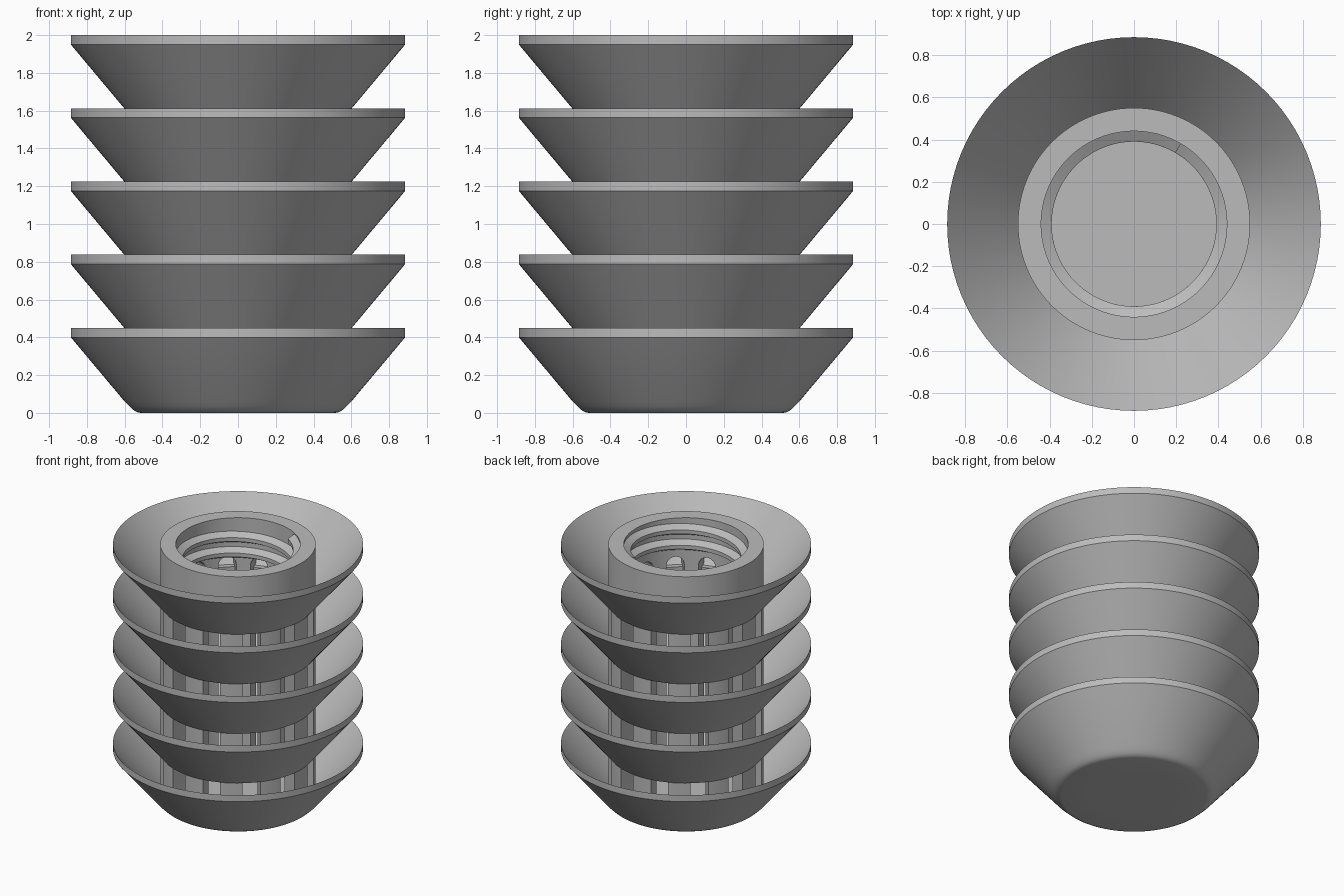
import bpy, bmesh
from math import cos, sin, pi, tau, radians

cube = bpy.data.objects.get("Cube")
if cube:
    bpy.data.objects.remove(cube, do_unlink=True)

SEGMENTS = 96
PITCH = 0.3875
HEIGHT = 0.45

grey = bpy.data.materials.new("mid_grey")
grey.use_nodes = True
colour = (0.5, 0.5, 0.5, 1)
grey.diffuse_color = colour
grey.node_tree.nodes["Principled BSDF"].inputs["Base Color"].default_value = colour


def finish(bm, name):
    bmesh.ops.remove_doubles(bm, verts=bm.verts, dist=1e-5)
    bmesh.ops.recalc_face_normals(bm, faces=bm.faces)
    mesh = bpy.data.meshes.new(name)
    bm.to_mesh(mesh)
    bm.free()
    mesh.materials.append(grey)
    obj = bpy.data.objects.new(name, mesh)
    bpy.context.collection.objects.link(obj)
    return obj


def select(obj):
    bpy.ops.object.select_all(action='DESELECT')
    obj.select_set(True)
    bpy.context.view_layer.objects.active = obj


def smooth(obj):
    select(obj)
    bpy.ops.object.shade_smooth_by_angle(angle=radians(30))


def sweep(bm, sections, closed):
    """Bridge successive closed cross-sections with quads."""
    rings = [[bm.verts.new(p) for p in s] for s in sections]
    n = len(rings[0])
    for i in range(len(rings) - (not closed)):
        a, b = rings[i], rings[(i + 1) % len(rings)]
        for j in range(n):
            k = (j + 1) % n
            bm.faces.new((a[j], a[k], b[k], b[j]))
    if not closed:
        bm.faces.new(rings[0])
        bm.faces.new(rings[-1])


def lathe(name, profile, z=0):
    bm = bmesh.new()
    angles = [tau * i / SEGMENTS for i in range(SEGMENTS)]
    sweep(bm, [[(r * cos(a), r * sin(a), h + z) for r, h in profile]
               for a in angles], True)
    return finish(bm, name)


# Bottom dish with a rounded foot and a closed floor
rim = [(0.885, 0.40), (0.885, HEIGHT), (0.54, 0.04)]
foot = [(0.515, 0), (0.535, 0.004), (0.555, 0.016), (0.572, 0.032), (0.60, 0.06)]
smooth(lathe("bottom_dish", foot + rim + [(0.3, 0.04), (0.3, 0)]))
smooth(lathe("floor_disc", [(0.3, 0), (0.3, 0.04), (0.001, 0.04), (0.001, 0)]))

# Stacked flared dishes
for level in range(1, 5):
    ring = [(0.55, 0)] + rim + [(0.50, 0.04), (0.50, 0)]
    smooth(lathe(f"dish_{level + 1}", ring, level * PITCH))

# Hollow core tube
core = lathe("core_tube", [(0.55, 0.03), (0.55, 2), (0.44, 2), (0.44, 0.03)])

# Tall arched slots cut around the core
bm = bmesh.new()
half = 0.065
outline = [(-half, 0.08), (half, 0.08)]
outline += [(half * cos(pi * i / 8), 1.635 + half * sin(pi * i / 8)) for i in range(9)]
for i in range(12):
    a = radians(15 + 30 * i)
    sweep(bm, [[(r * cos(a) - t * sin(a), r * sin(a) + t * cos(a), h)
                for t, h in outline] for r in (0.36, 0.65)], False)
cutter = finish(bm, "slot_cutter")
cutter.hide_render = True
cut = core.modifiers.new("slots", 'BOOLEAN')
cut.operation = 'DIFFERENCE'
cut.solver = 'EXACT'
cut.object = cutter
select(core)
bpy.ops.object.modifier_apply(modifier=cut.name)
bpy.data.objects.remove(cutter, do_unlink=True)
smooth(core)

# Internal screw thread in the mouth
bm = bmesh.new()
steps, turns, lead = 200, 2.1, 0.12
thread = [(0.445, -0.045), (0.39, -0.015), (0.39, 0.015), (0.445, 0.045)]
sections = []
for i in range(steps + 1):
    t = i / steps
    a = radians(60) - tau * turns * t
    z = 1.98 - 0.03 - lead * turns * t
    sections.append([(r * cos(a), r * sin(a), z + h) for r, h in thread])
sweep(bm, sections, False)
smooth(finish(bm, "screw_thread"))
